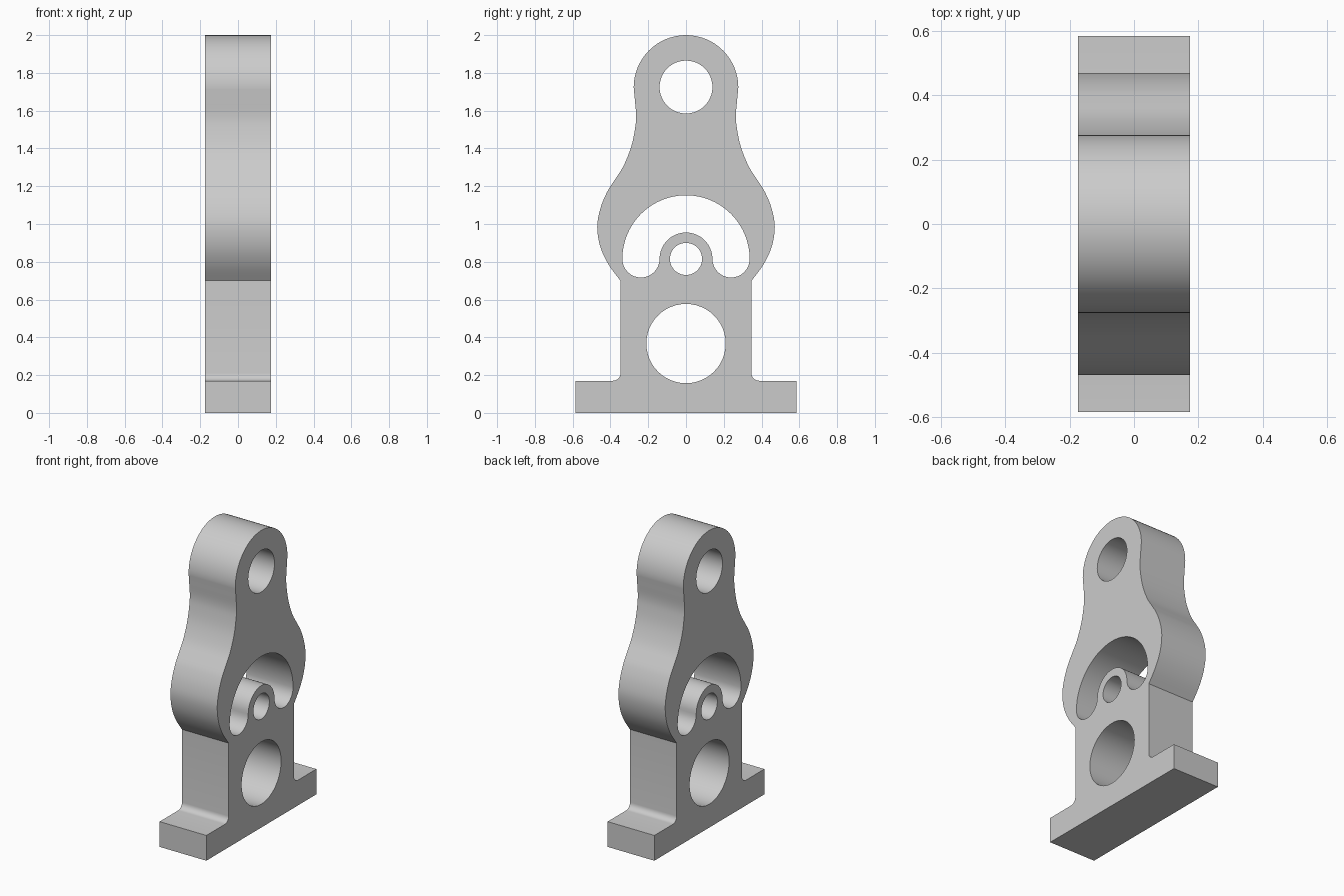
import bpy, bmesh
from math import sin, cos, radians

if "Cube" in bpy.data.objects:
    bpy.data.objects.remove(bpy.data.objects["Cube"])

HALF_T = 0.174  # half thickness along x


def arc(cy, cz, r, a0, a1, n):
    """Points (y, z) along an arc, angles in degrees."""
    angs = [radians(a0 + (a1 - a0) * i / n) for i in range(n + 1)]
    return [(cy + r * cos(a), cz + r * sin(a)) for a in angs]


def circle(cz, r, n=48):
    return arc(0, cz, r, 0, 360, n)[:-1]


def smooth_path(pts, n=4):
    """Catmull-Rom curve through the points."""
    p = [pts[0]] + pts + [pts[-1]]
    out = []
    for a, b, c, d in zip(p, p[1:], p[2:], p[3:]):
        for i in range(n):
            t = i / n
            out.append(tuple(0.5 * (2 * b[k] + (c[k] - a[k]) * t
                                    + (2 * a[k] - 5 * b[k] + 4 * c[k] - d[k]) * t ** 2
                                    + (3 * b[k] - a[k] - 3 * c[k] + d[k]) * t ** 3)
                             for k in (0, 1)))
    return out + [pts[-1]]


# Outer outline: foot, fillet, column, waisted body, rounded head
head = arc(0, 1.723, 0.277, 0, 90, 16)
flank = [(0.347, 0.70), (0.41, 0.785), (0.454, 0.88), (0.47, 0.985),
         (0.454, 1.08), (0.42, 1.165), (0.383, 1.225), (0.332, 1.305),
         (0.29, 1.41), (0.269, 1.51), (0.264, 1.575), (0.27, 1.65), head[0]]
half = ([(0.585, 0), (0.585, 0.17)]
        + arc(0.387, 0.21, 0.04, 270, 180, 6)
        + smooth_path(flank) + head[1:-1])
outline = half + [(0, 2.0)] + [(-y, z) for y, z in reversed(half)]

# Crescent slot wrapped over the small boss
C, R_OUT, R_IN = 0.815, 0.337, 0.14
mid, end_r = (R_OUT + R_IN) / 2, (R_OUT - R_IN) / 2
slot = (arc(0, C, R_OUT, 0, 180, 32)
        + arc(-mid, C, end_r, 180, 360, 16)[1:]
        + arc(0, C, R_IN, 180, 0, 24)[1:]
        + arc(mid, C, end_r, 180, 360, 16)[1:-1])

# Outline plus pivot, boss and large lower holes
loops = [outline, slot, circle(1.725, 0.14), circle(C, 0.085), circle(0.367, 0.21)]

# Fill the profile and extrude it through the thickness
bm = bmesh.new()
for loop in loops:
    vs = [bm.verts.new((-HALF_T, y, z)) for y, z in loop]
    for a, b in zip(vs, vs[1:] + vs[:1]):
        bm.edges.new((a, b))
bmesh.ops.triangle_fill(bm, use_beauty=True, use_dissolve=False,
                        edges=bm.edges[:], normal=(-1, 0, 0))
base_faces = bm.faces[:]
res = bmesh.ops.extrude_face_region(bm, geom=base_faces, use_keep_orig=True)
bmesh.ops.translate(bm, vec=(2 * HALF_T, 0, 0),
                    verts=[g for g in res["geom"] if isinstance(g, bmesh.types.BMVert)])
bmesh.ops.recalc_face_normals(bm, faces=bm.faces[:])

mesh = bpy.data.meshes.new("bracket_plate")
bm.to_mesh(mesh)
bm.free()
plate = bpy.data.objects.new("bracket_plate", mesh)
bpy.context.collection.objects.link(plate)
bpy.context.view_layer.objects.active = plate
plate.select_set(True)
bpy.ops.object.shade_smooth_by_angle(angle=radians(30))
